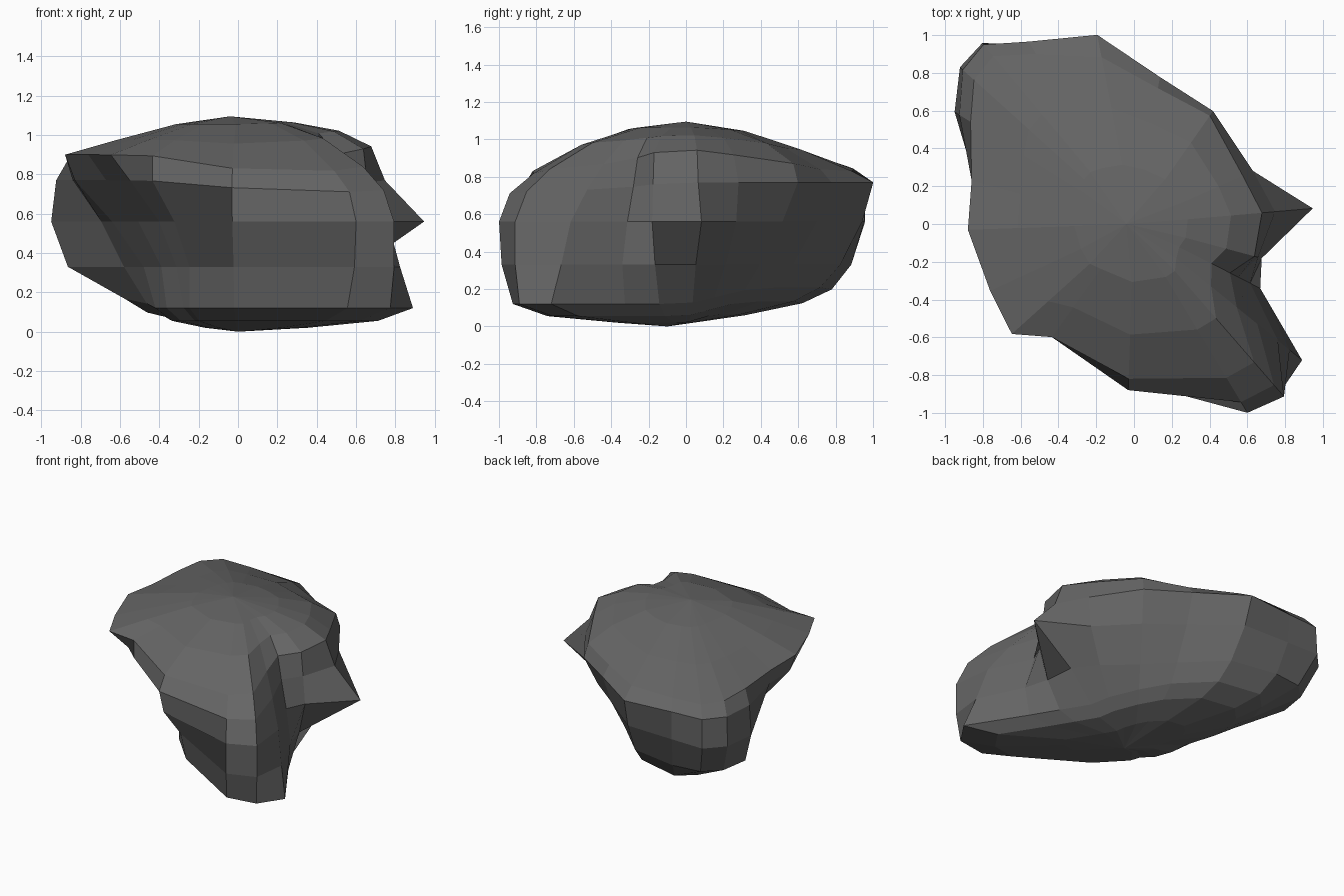
import bpy, bmesh
from math import radians, cos, sin

if "Cube" in bpy.data.objects:
    bpy.data.objects.remove(bpy.data.objects["Cube"])

# Directions of the boulder's corners, anticlockwise in plan
angles = [5, 24, 55, 80, 101, 120, 130, 138, 148, 165,
          182, 205, 222, 234, 268, 301, 311, 321, 333, 345]

# Horizontal cross-sections: distance to the surface per direction
low = [.41, .38, .38, .50, .73, .90, .87, .80, .68, .48,
       .42, .40, .37, .42, .58, 1.08, 1.18, 1.145, .72, .55]
lower_mid = [.60, .52, .48, .58, .84, 1.02, 1.12, 1.12, 1.02, .60,
             .48, .43, .42, .42, .64, 1.15, 1.21, 1.06, .75, .64]
middle = [.95, .66, .63, .71, .96, 1.10, 1.25, 1.24, 1.12, .72,
          .64, .56, .54, .55, .83, 1.166, 1.21, .98, .69, .70]
upper_mid = [.75, .69, .73, .79, 1.02, 1.115, 1.24, 1.22, 1.09, .87,
             .83, .74, .74, .74, .88, 1.10, 1.13, .84, .62, .68]
ledge = [.68, .63, .70, .73, .90, 1.04, 1.16, 1.14, 1.02, .89,
         .88, .84, .87, .74, .82, .95, .97, .70, .57, .66]


def section(radii, z, scale=1.0, right=0.0, back=0.0, dip=0.0, blend=0.0):
    """Ring tilted on the right or back, dipping at the front right,
    and blended towards a circle."""
    pts = []
    for a, r in zip(angles, radii):
        c, s = cos(radians(a)), sin(radians(a))
        f = max(0, cos(radians(a - 295))) ** 4
        r = scale * (r + (.80 - r) * blend)
        pts.append((r * c, r * s,
                    z + right * max(0, c) + back * max(0, s) - dip * f))
    return pts


# Underside, flanks, ledge and domed top
sections = [
    section(low, .02, .40, back=.045), section(low, .055, .80, back=.08),
    section(low, .12, back=.09), section(lower_mid, .33),
    section(middle, .56), section(upper_mid, .77, dip=.06),
    section(ledge, .90, right=.05, back=-.07, dip=.11),
    section(ledge, .975, .72, right=.05, back=-.03, dip=.03, blend=.3),
    section(ledge, 1.055, .38, right=.01, back=-.01, blend=.6),
]

bm = bmesh.new()
rings = [[bm.verts.new(p) for p in s] for s in sections]
n = len(angles)
for a, b in zip(rings, rings[1:]):
    for i in range(n):
        j = (i + 1) % n
        bm.faces.new((a[i], a[j], b[j], b[i]))
bottom = bm.verts.new((0, -.1, 0))
top = bm.verts.new((-.04, 0, 1.095))
for i in range(n):
    j = (i + 1) % n
    bm.faces.new((bottom, rings[0][j], rings[0][i]))
    bm.faces.new((top, rings[-1][i], rings[-1][j]))
bmesh.ops.recalc_face_normals(bm, faces=bm.faces[:])

# Flat-faced boulder object
mesh = bpy.data.meshes.new("boulder")
bm.to_mesh(mesh)
bm.free()
boulder = bpy.data.objects.new("boulder", mesh)
bpy.context.collection.objects.link(boulder)

# Dark stone
stone = bpy.data.materials.new("dark_stone")
stone.diffuse_color = (.13, .13, .13, 1)
stone.use_nodes = True
stone.node_tree.nodes["Principled BSDF"].inputs["Base Color"].default_value = stone.diffuse_color
mesh.materials.append(stone)
